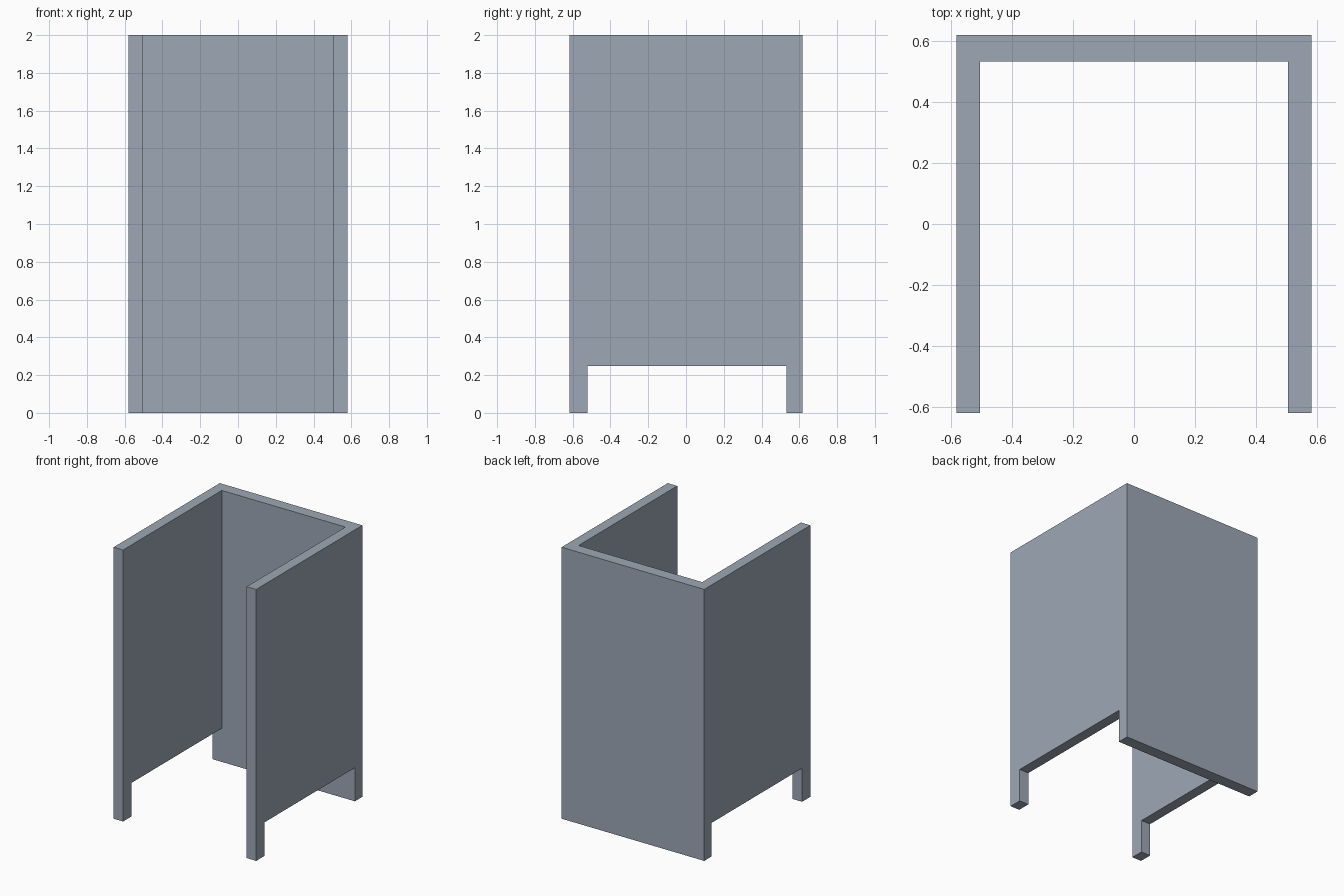
import bpy, bmesh

if "Cube" in bpy.data.objects:
    bpy.data.objects.remove(bpy.data.objects["Cube"])

# Main dimensions
HX, HY, H = 0.581, 0.618, 2.0      # half width, half depth, height
IX, IY = 0.504, 0.531              # inner faces of side walls and back wall
LEG_Y, LEG_H = -0.522, 0.247       # back of the front legs, height of the opening


def prism(name, outline, z0, z1):
    """Extrude a flat outline from z0 to z1."""
    bm = bmesh.new()
    face = bm.faces.new([bm.verts.new((x, y, z0)) for x, y in outline])
    ext = bmesh.ops.extrude_face_region(bm, geom=[face])
    verts = [g for g in ext["geom"] if isinstance(g, bmesh.types.BMVert)]
    bmesh.ops.translate(bm, verts=verts, vec=(0, 0, z1 - z0))
    bmesh.ops.recalc_face_normals(bm, faces=bm.faces)
    mesh = bpy.data.meshes.new(name)
    bm.to_mesh(mesh)
    bm.free()
    obj = bpy.data.objects.new(name, mesh)
    bpy.context.collection.objects.link(obj)
    return obj


# Three-sided enclosure: back wall and two side walls
half = [(HX, HY), (HX, -HY), (IX, -HY), (IX, IY)]
panel = prism("three_sided_panel", half + [(-x, y) for x, y in reversed(half)], 0, H)

grey = bpy.data.materials.new("blue grey")
grey.diffuse_color = (0.34, 0.39, 0.46, 1)
grey.use_nodes = True
grey.node_tree.nodes["Principled BSDF"].inputs["Base Color"].default_value = grey.diffuse_color
panel.data.materials.append(grey)

# Opening under both side walls, leaving the front legs and the back wall
cutter = prism("leg_opening_cutter",
               [(-1, LEG_Y), (1, LEG_Y), (1, IY), (-1, IY)], -0.5, LEG_H)
cutter.hide_render = True
cutter.display_type = 'WIRE'

cut = panel.modifiers.new("leg_opening", 'BOOLEAN')
cut.operation = 'DIFFERENCE'
cut.solver = 'EXACT'
cut.object = cutter

# Apply the cut and remove the helper
bpy.context.view_layer.objects.active = panel
panel.select_set(True)
bpy.ops.object.modifier_apply(modifier=cut.name)
bpy.data.objects.remove(cutter, do_unlink=True)
